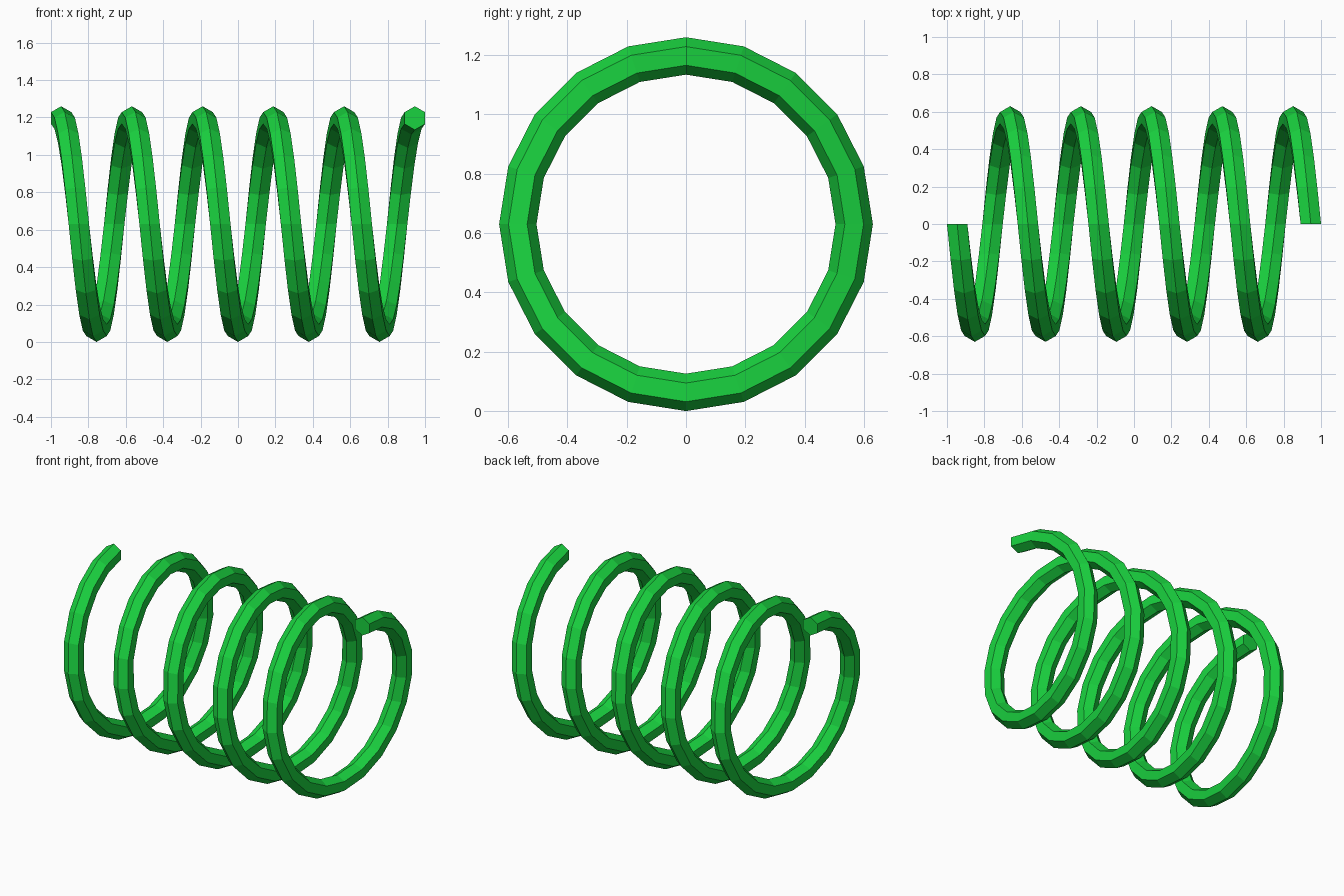
import bpy, bmesh
from math import sin, cos, pi, radians

if "Cube" in bpy.data.objects:
    bpy.data.objects.remove(bpy.data.objects["Cube"])

TURNS, STEPS, SIDES = 5, 20, 6
WIRE_R, OUTER_R = 0.063, 0.63
COIL_R = OUTER_R - WIRE_R
HALF = 1.0 - WIRE_R * cos(pi / 6)   # wire centre at each end
N = TURNS * STEPS

bm = bmesh.new()

# Hexagonal wire section swept along a helix about the x axis
rings = []
for i in range(N + 1):
    a = 2 * pi * i / STEPS
    cx = -HALF + 2 * HALF * i / N
    ring = []
    for k in range(SIDES):
        t = 2 * pi * k / SIDES
        r = COIL_R + WIRE_R * cos(t)
        ring.append(bm.verts.new((cx + WIRE_R * sin(t), -r * sin(a), OUTER_R + r * cos(a))))
    rings.append(ring)

for r0, r1 in zip(rings, rings[1:]):
    for k in range(SIDES):
        j = (k + 1) % SIDES
        bm.faces.new((r0[k], r0[j], r1[j], r1[k]))

# End caps
bm.faces.new(rings[0])
bm.faces.new(rings[-1])
bmesh.ops.recalc_face_normals(bm, faces=bm.faces)

mesh = bpy.data.meshes.new("coil_spring")
bm.to_mesh(mesh)
bm.free()
spring = bpy.data.objects.new("coil_spring", mesh)
bpy.context.collection.objects.link(spring)

# Green paint
green = bpy.data.materials.new("green")
green.diffuse_color = (0.01, 0.65, 0.05, 1)
green.use_nodes = True
green.node_tree.nodes["Principled BSDF"].inputs["Base Color"].default_value = green.diffuse_color
mesh.materials.append(green)
